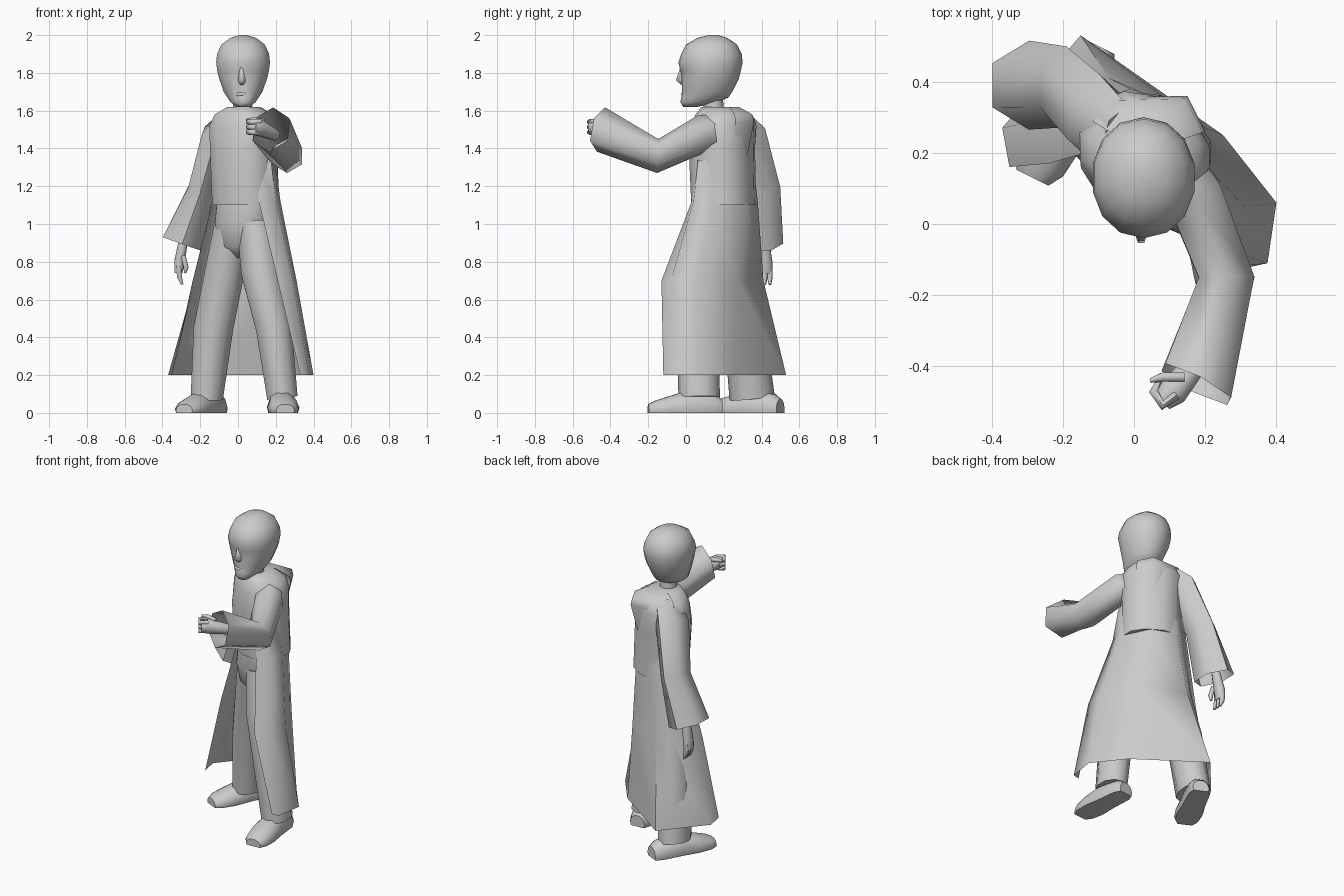
import bpy, bmesh, math
from mathutils import Vector

cube = bpy.data.objects.get("Cube")
if cube:
    bpy.data.objects.remove(cube)

colour = (.6, .6, .6, 1)
grey = bpy.data.materials.new("plain_grey")
grey.use_nodes = True
grey.diffuse_color = colour
grey.node_tree.nodes["Principled BSDF"].inputs["Base Color"].default_value = colour

X, Y, Z = Vector((1, 0, 0)), Vector((0, 1, 0)), Vector((0, 0, 1))


def loft(name, rings, closed=True, caps=(True, True), angle=65):
    """Skin a list of equally long point rings."""
    bm = bmesh.new()
    rows = [[bm.verts.new(point) for point in ring] for ring in rings]
    count = len(rows[0])
    for low, high in zip(rows, rows[1:]):
        for i in range(count if closed else count - 1):
            j = (i + 1) % count
            bm.faces.new((low[i], low[j], high[j], high[i]))
    for row, cap in zip((rows[0], rows[-1]), caps):
        if cap and closed:
            bm.faces.new(row)
    bmesh.ops.recalc_face_normals(bm, faces=bm.faces)
    mesh = bpy.data.meshes.new(name)
    bm.to_mesh(mesh)
    bm.free()
    mesh.materials.append(grey)
    obj = bpy.data.objects.new(name, mesh)
    bpy.context.collection.objects.link(obj)
    bpy.ops.object.select_all(action='DESELECT')
    obj.select_set(True)
    bpy.context.view_layer.objects.active = obj
    bpy.ops.object.shade_smooth_by_angle(angle=math.radians(angle))
    return obj


def oval(centre, side, up, sides, power=1.0):
    """Ring of points; power below one makes it boxier."""
    ring = []
    for i in range(sides):
        turn = math.tau * (i + .5) / sides
        c, s = math.cos(turn), math.sin(turn)
        ring.append(centre + side * math.copysign(abs(c) ** power, c)
                    + up * math.copysign(abs(s) ** power, s))
    return ring


def tube(name, path, ref, sides=8, caps=(True, True), end=None):
    """Limb through stations (x, y, z, side radius, other radius)."""
    points = [Vector(station[:3]) for station in path]
    last = len(path) - 1
    rings = []
    for i, station in enumerate(path):
        along = points[min(i + 1, last)] - points[max(i - 1, 0)]
        if end and i == last:
            along = Vector(end)
        along.normalize()
        side = along.cross(ref).normalized()
        up = side.cross(along)
        rings.append(oval(points[i], side * station[3], up * station[4], sides))
    return loft(name, rings, caps=caps)


def finger(name, points, ref, radius=.015):
    """Thin tube that narrows at its last point."""
    path = [(*point, radius, radius) for point in points[:-1]]
    path.append((*points[-1], radius / 2, radius / 2))
    tube(name, path, ref, sides=6)


# Upper coat, turned so the left shoulder leads
yaw = math.radians(-32)
across = Vector((math.cos(yaw), math.sin(yaw), 0))
behind = Vector((-math.sin(yaw), math.cos(yaw), 0))


def body(name, stations, sides=12, power=.85):
    loft(name, [oval(Vector((x, y, z)), across * wide, behind * deep, sides, power)
                for x, y, z, wide, deep in stations])


body("coat_body", [
    (.04, .2, 1.1, .18, .16), (.03, .19, 1.4, .18, .165), (.03, .2, 1.52, .19, .155),
    (.03, .2, 1.58, .155, .14), (.03, .17, 1.62, .08, .09)])
body("trouser_hips", [
    (.04, .18, 1.1, .16, .13), (.03, .18, 1, .16, .13),
    (.02, .19, .88, .11, .11), (.02, .2, .82, .04, .06)])

# Folded collar at the nape, running down into the back
nape = [(-.06, .355), (.15, .36), (.2, .26), (-.12, .29)]
pivot = Vector((.03, .2, 0))


def scaled(outline, height, size):
    """Plan outline drawn in or out about the body axis at a height."""
    return [pivot + (Vector((x, y, 0)) - pivot) * size + Z * height for x, y in outline]


loft("collar", [scaled(nape, z, size) for z, size in
                ((1.3, .7), (1.54, 1), (1.58, .95), (1.62, .5))])

# Flared open coat skirt, from left front edge round the back to right front edge
waist = [(.11, .03), (.2, .04), (.225, .14), (.14, .32), (-.01, .38), (-.12, .34), (-.135, .2)]
knee = [(.21, -.13), (.29, -.08), (.31, .05), (.2, .27), (-.07, .41), (-.23, .3), (-.24, .17)]
hem = [(.33, -.12), (.375, -.11), (.4, .06), (.25, .25), (-.15, .53), (-.37, .27), (-.35, .16)]
loft("coat_skirt", [scaled(waist, 1.34, .85), scaled(waist, 1.12, 1),
                    scaled(knee, .7, 1), scaled(hem, .2, 1)], closed=False)

# Trouser legs
tube("left_leg", [(.09, .14, 1, .1, .12), (.12, .1, .75, .11, .12),
                  (.19, .06, .45, .1, .11), (.235, .07, .08, .085, .11)], Y, sides=10)
tube("right_leg", [(-.03, .22, 1, .1, .12), (-.07, .26, .75, .11, .12),
                   (-.13, .31, .45, .11, .11), (-.165, .35, .08, .09, .12)], Y, sides=10)


# Shoes: a flat sole under a rounded upper
def shoe(name, heel, toe):
    heel, toe = Vector(heel), Vector(toe)
    side = (toe - heel).normalized().cross(Z)
    upper = [(-.8, .75), (-.35, 1), (.35, 1), (.8, .75)]
    profile = [(-.9, 0), (-1, .3), *upper, (1, .3), (.9, 0)]
    rings = []
    for t, wide, tall in [(0, .05, .07), (.1, .07, .1), (.45, .075, .12),
                          (.7, .085, .09), (.9, .075, .065), (1, .05, .045)]:
        centre = heel.lerp(toe, t)
        rings.append([centre + side * (u * wide) + Z * (v * tall) for u, v in profile])
    loft(name, rings, angle=50)


shoe("left_shoe", (.22, .19, 0), (.25, -.2, 0))
shoe("right_shoe", (-.1, .5, 0), (-.285, .13, 0))

# Wide sleeves, open at the cuff
tube("left_sleeve", [(.07, .22, 1.49, .08, .09), (.165, .09, 1.48, .09, .1),
                     (.26, -.15, 1.36, .09, .09), (.175, -.45, 1.5, .12, .12)],
     Z, sides=6, caps=(True, False), end=(-.45, -.87, .2))
tube("right_sleeve", [(-.04, .25, 1.56, .06, .09), (-.11, .3, 1.47, .09, .125),
                      (-.195, .385, 1.18, .08, .115), (-.295, .39, .895, .125, .125)],
     Y, sides=6, caps=(True, False))

# Left hand, held as a loose fist
tube("left_wrist", [(.2, -.36, 1.47, .03, .03), (.11, -.47, 1.51, .045, .045),
                    (.08, -.5, 1.51, .03, .035)], Z)
for k in range(3):
    z = 1.54 - .027 * k
    finger("left_finger", [(.12, -.48, z), (.08, -.51, z), (.055, -.47, z), (.07, -.44, z)], Z)
finger("left_thumb", [(.14, -.43, 1.54), (.08, -.43, 1.55), (.045, -.44, 1.55)], Z)

# Right hand, hanging
tube("right_palm", [(-.28, .41, .96, .025, .025), (-.31, .42, .8, .03, .04),
                    (-.315, .42, .74, .022, .04)], Y)
for k in range(3):
    y = .39 + .027 * k
    finger("right_finger", [(-.315, y, .78), (-.31, y, .72), (-.295, y, .68)], Y)
finger("right_thumb", [(-.29, .39, .83), (-.275, .38, .77), (-.28, .38, .74)], Y)

# Neck
tube("neck", [(.025, .15, 1.56, .055, .055), (.025, .14, 1.72, .05, .05)], Y, sides=10)

# Head rings: height, face depth, nape depth, half width
rings = []
for z, front, back, wide in [
        (1.62, -.015, .06, .035), (1.645, -.03, .17, .068), (1.67, -.025, .225, .085),
        (1.7, -.02, .245, .105), (1.77, -.025, .28, .13), (1.81, -.03, .29, .14),
        (1.855, -.04, .3, .146), (1.9, -.025, .295, .141), (1.95, 0, .27, .118),
        (1.985, .06, .22, .07), (2, .12, .17, .02)]:
    centre = Vector((.027, (front + back) / 2, z))
    rings.append(oval(centre, X * wide, Y * (back - front) / 2, 14, .95))
head = loft("head", rings)

# Eye sockets pressed into the face
for vert in head.data.vertices:
    spot = vert.co
    if abs(spot.z - 1.8) < .03 and spot.y < .03 and .02 < abs(spot.x - .027) < .1:
        spot.y += .012

# Nose and mouth
nose = []
for z, wide, base, tip in [(1.83, .015, -.01, -.03), (1.76, .027, 0, -.053), (1.735, .02, 0, -.022)]:
    half = [(-wide, base), (-wide / 3, tip), (wide / 3, tip), (wide, base)]
    nose.append([(.02 + x, y, z) for x, y in half])
loft("nose", nose, angle=75)
finger("mouth", [(-.01, -.008, 1.685), (.025, -.017, 1.688), (.06, -.008, 1.685)], Z, radius=.01)
